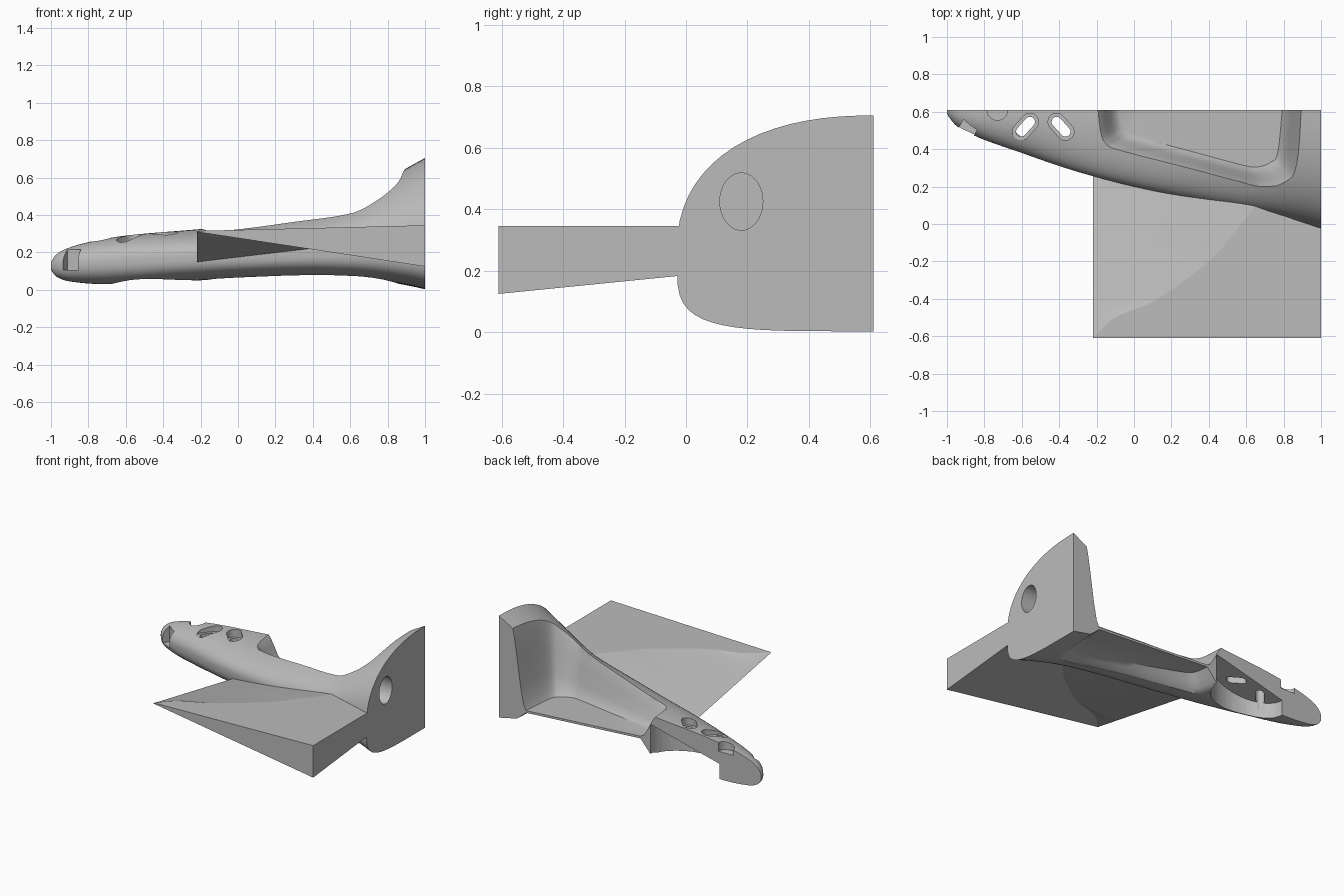
import bpy, bmesh, math

cube = bpy.data.objects.get("Cube")
if cube:
    bpy.data.objects.remove(cube, do_unlink=True)

MID = 0.61  # flat centre plane of the half model

grey = bpy.data.materials.new("plain grey")
grey.use_nodes = True
grey.diffuse_color = (0.5, 0.5, 0.5, 1)
grey.node_tree.nodes["Principled BSDF"].inputs["Base Color"].default_value = (0.5, 0.5, 0.5, 1)


def curve(points):
    """Smooth interpolation through (x, value) points."""
    xs, vs = zip(*points)
    n = len(xs)

    def slope(i):
        a, b = max(i - 1, 0), min(i + 1, n - 1)
        return (vs[b] - vs[a]) / (xs[b] - xs[a])

    def value(x):
        i = 0
        while i < n - 2 and x > xs[i + 1]:
            i += 1
        w = xs[i + 1] - xs[i]
        t = min(max((x - xs[i]) / w, 0), 1)
        return ((1 + 2 * t) * (1 - t) ** 2 * vs[i] + t * (1 - t) ** 2 * w * slope(i)
                + t * t * (3 - 2 * t) * vs[i + 1] + t * t * (t - 1) * w * slope(i + 1))
    return value


def make_object(name, bm):
    bmesh.ops.remove_doubles(bm, verts=bm.verts, dist=1e-5)
    bmesh.ops.recalc_face_normals(bm, faces=bm.faces)
    mesh = bpy.data.meshes.new(name)
    bm.to_mesh(mesh)
    bm.free()
    ob = bpy.data.objects.new(name, mesh)
    bpy.context.collection.objects.link(ob)
    mesh.materials.append(grey)
    return ob


def loft(name, rings):
    """Skin closed rings and cap both ends."""
    bm = bmesh.new()
    rows = [[bm.verts.new(p) for p in ring] for ring in rings]
    n = len(rows[0])
    for a, b in zip(rows, rows[1:]):
        for i in range(n):
            j = (i + 1) % n
            bm.faces.new((a[i], a[j], b[j], b[i]))
    bm.faces.new(rows[0])
    bm.faces.new(rows[-1])
    return make_object(name, bm)


def select(ob):
    bpy.ops.object.select_all(action="DESELECT")
    ob.select_set(True)
    bpy.context.view_layer.objects.active = ob


def cut(body, cutter):
    cutter.hide_render = True
    mod = body.modifiers.new("cut", "BOOLEAN")
    mod.operation = "DIFFERENCE"
    mod.solver = "EXACT"
    mod.object = cutter
    select(body)
    bpy.ops.object.modifier_apply(modifier="cut")
    bpy.data.objects.remove(cutter, do_unlink=True)


# Hull profiles along its length
outer = curve([(-1, .59), (-.985, .565), (-.95, .525), (-.9, .495), (-.8, .45), (-.6, .38), (-.4, .31),
               (-.2, .25), (0, .2), (.2, .155), (.4, .115), (.63, .07), (.8, .03), (1, -.03)])
top = curve([(-1, .145), (-.98, .18), (-.93, .215), (-.8, .255), (-.6, .29), (-.2, .325), (0, .345),
             (.3, .4), (.6, .47), (.75, .56), (.85, .62), (.9, .65), (1, .705)])
bottom = curve([(-1, .105), (-.97, .07), (-.9, .045), (-.7, .03), (-.3, .045), (0, .06),
                (.4, .07), (.7, .055), (.9, .025), (1, .003)])
waist = curve([(-1, .125), (-.8, .15), (0, .2), (1, .26)])


def hull_z(x, y, up):
    t = (x + 1) / 2
    p = 2.1 + .2 * t if up else 2.2 + 2.3 * t
    u = min(max((MID - y) / (MID - outer(x)), 0), 1)
    f = max(1 - u ** p, 0) ** (1 / p)
    return waist(x) + f * ((top if up else bottom)(x) - waist(x))


def section(x, n=18):
    ys = [MID - (MID - outer(x)) * math.sin(k / n * math.pi / 2) for k in range(n + 1)]
    return ([(x, y, hull_z(x, y, True)) for y in ys]
            + [(x, y, hull_z(x, y, False)) for y in reversed(ys[:-1])])


hull = loft("hull", [section(-1 + 2 * (k / 56) ** 1.6) for k in range(57)])

# Upper and lower bays, leaving a thin sloped panel between them
inner_rim = [(-.09, .7), (-.07, .54), (-.04, .49), (.02, .465), (.3, .39), (.58, .315),
             (.66, .305), (.73, .33), (.77, .39), (.8, .7)]
outer_rim = [(-.2, .7), (-.18, .5), (-.15, .43), (-.08, .395), (.25, .31), (.55, .23),
             (.68, .2), (.8, .22), (.87, .32), (.9, .7)]


def rounded(points, steps=5):
    fx = curve([(i, p[0]) for i, p in enumerate(points)])
    fy = curve([(i, p[1]) for i, p in enumerate(points)])
    n = (len(points) - 1) * steps
    return [(fx(i / steps), fy(i / steps)) for i in range(n + 1)]


def bay(up, levels, end_z):
    rings = []
    for height, spread in levels:
        ring = []
        for (px, py), (qx, qy) in zip(rounded(inner_rim), rounded(outer_rim)):
            x, y = px + (qx - px) * spread, py + (qy - py) * spread
            floor = .165 - .065 * (px + .1) - (0 if up else .015)
            rim = hull_z(qx, min(qy, MID), up)
            ring.append((x, y, floor + (rim - floor) * height))
        rings.append(ring)
    rings.append([(x, y, end_z) for x, y, z in rings[-1]])
    return loft("bay_cutter", rings)


cut(hull, bay(True, [(0, 0), (.08, .2), (.3, .42), (.65, .68), (.9, .88), (1, 1)], 1))
cut(hull, bay(False, [(0, 0), (.4, .3), (.8, .6), (1, .85)], -.2))


def slot(cx, cy, half, rx, ry, angle, z0, z1, tilt=0, n=32):
    """Upright stadium or ellipse cutter with an optionally tilted top."""
    ring = []
    for k in range(n):
        a = 2 * math.pi * (k + .5) / n
        u = rx * math.cos(a) + math.copysign(half, math.cos(a))
        v = ry * math.sin(a)
        ring.append((cx + u * math.cos(angle) - v * math.sin(angle),
                     cy + u * math.sin(angle) + v * math.cos(angle)))
    return loft("slot_cutter", [[(x, y, z0) for x, y in ring],
                                [(x, y, z1 + tilt * (x - cx)) for x, y in ring]])


# Underside cavity, two countersunk slots and the top notch
cut(hull, slot(-.42, MID, 0, .265, .2, 0, -.2, .2, .25))
for cx, turn in ((-.58, 1), (-.39, -1)):
    angle = turn * math.radians(48)
    cut(hull, slot(cx, .52, .035, .027, .027, angle, .1, .6))
    cut(hull, slot(cx, .52, .035, .046, .046, angle, .252, .6))
cut(hull, slot(-.73, MID, 0, .055, .055, 0, .22, .6))

# Square nose window
bm = bmesh.new()
bmesh.ops.create_cube(bm, size=1)
window = make_object("window_cutter", bm)
window.scale = (.09, .07, .11)
window.rotation_euler.z = math.radians(-29)
window.location = (-.89, .505, .16)
bpy.context.view_layer.update()
cut(hull, window)

# Oval socket in the tail face
oval = [(.18 + .07 * math.cos(k * math.pi / 20), .425 + .093 * math.sin(k * math.pi / 20)) for k in range(40)]
cut(hull, loft("socket_cutter", [[(x, y, z) for y, z in oval] for x in (.88, 1.1)]))

# Wing: flat rear area meeting a sloped front area along a curved crease
crease = curve([(0, -.215), (.126, -.1), (.23, .1), (.53, .4), (.78, .55), (.93, .63), (1, .66)])
FRONT, TIP = -.22, -.61


def wing_point(v, s, upper):
    xc = crease(v)
    x = FRONT + (xc - FRONT) * s if s <= 1 else xc + (1 - xc) * (s - 1)

    def plane(px):
        y = TIP + (outer(px) + .05 - TIP) * v
        z = .315 + .03 * (px - FRONT) / 1.22 if upper else .31 - .152 * (px - FRONT) + .1 * (y - TIP)
        return y, z
    y, z = plane(x)
    if s < 1:
        edge = .31 - .17 * v
        z = edge + (plane(xc)[1] - edge) * s
    return x, y, z


bm = bmesh.new()
ROWS, COLS = 28, 20
grids = [[[bm.verts.new(wing_point(r / ROWS, 2 * c / COLS, upper)) for c in range(COLS + 1)]
          for r in range(ROWS + 1)] for upper in (True, False)]
for g in grids:
    for r in range(ROWS):
        for c in range(COLS):
            bm.faces.new((g[r][c], g[r][c + 1], g[r + 1][c + 1], g[r + 1][c]))
over, under = grids
for r in (0, ROWS):
    for c in range(COLS):
        bm.faces.new((over[r][c], over[r][c + 1], under[r][c + 1], under[r][c]))
for c in (0, COLS):
    for r in range(ROWS):
        bm.faces.new((over[r][c], over[r + 1][c], under[r + 1][c], under[r][c]))
wing = make_object("wing", bm)

for ob, limit in ((hull, 32), (wing, 8)):
    select(ob)
    bpy.ops.object.shade_smooth_by_angle(angle=math.radians(limit))
